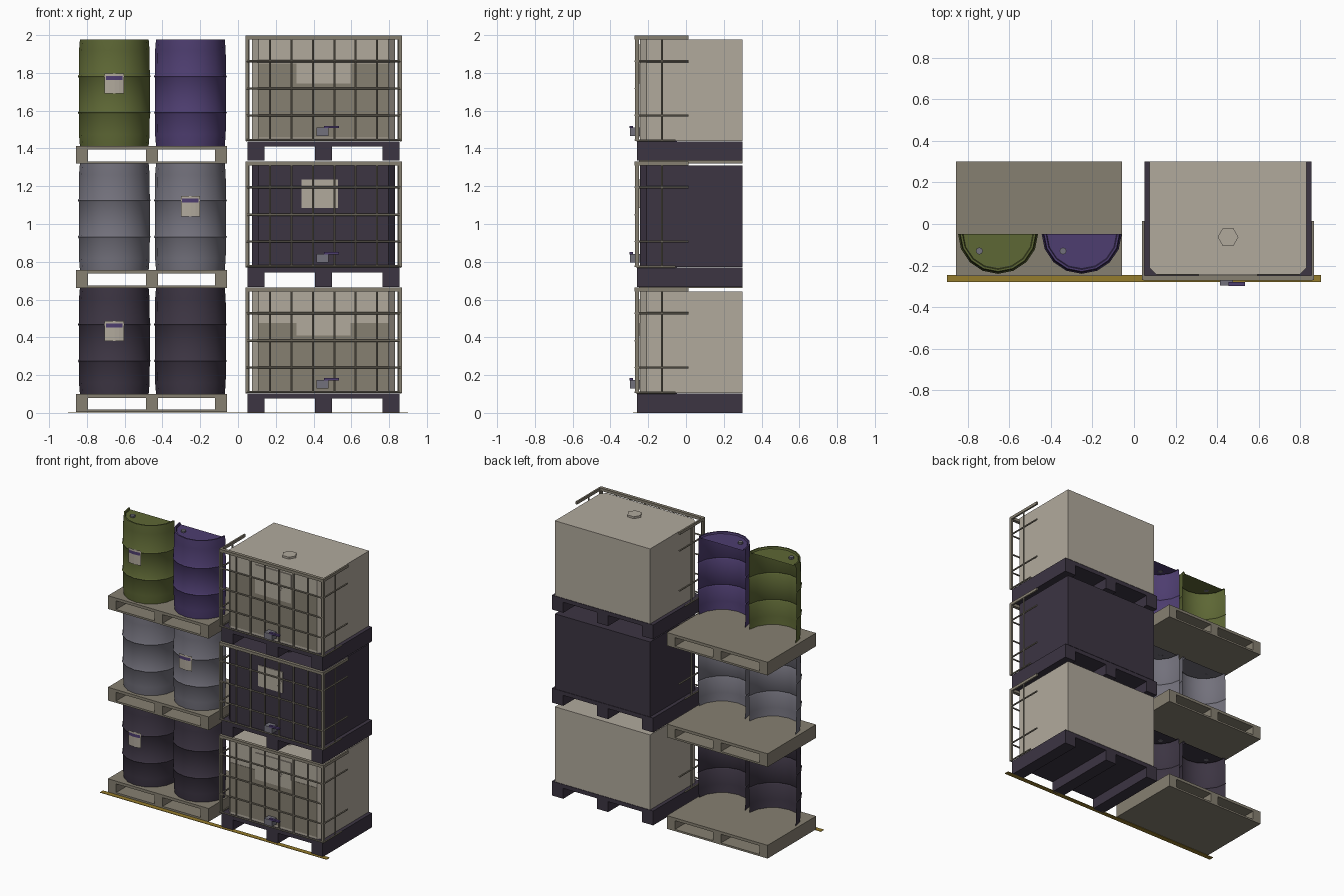
import bpy, bmesh, math
from mathutils import Vector

if "Cube" in bpy.data.objects:
    bpy.data.objects.remove(bpy.data.objects["Cube"], do_unlink=True)


def material(name, rgb):
    m = bpy.data.materials.new(name)
    m.use_nodes = True
    m.diffuse_color = (*rgb, 1)
    m.node_tree.nodes["Principled BSDF"].inputs["Base Color"].default_value = (*rgb, 1)
    return m


TAN = material("tan wood and metal", (.24, .215, .165))
BEIGE = material("beige plastic", (.44, .40, .335))
DARK = material("dark plum", (.045, .035, .055))
GREEN = material("olive green", (.11, .135, .035))
PURPLE = material("purple", (.075, .047, .16))
GREY = material("blue grey", (.17, .165, .20))
YELLOW = material("floor yellow", (.30, .20, .025))


def finish(name, bm, mat, smooth=False):
    mesh = bpy.data.meshes.new(name)
    bm.to_mesh(mesh)
    bm.free()
    mesh.materials.append(mat)
    ob = bpy.data.objects.new(name, mesh)
    bpy.context.collection.objects.link(ob)
    if smooth:
        bpy.ops.object.select_all(action='DESELECT')
        ob.select_set(True)
        bpy.context.view_layer.objects.active = ob
        bpy.ops.object.shade_smooth_by_angle(angle=math.radians(35))
    return ob


def add_box(bm, x0, x1, y0, y1, z0, z1):
    verts = bmesh.ops.create_cube(bm, size=1)["verts"]
    for v in verts:
        v.co = Vector(((x0 + x1) / 2 + v.co.x * (x1 - x0),
                       (y0 + y1) / 2 + v.co.y * (y1 - y0),
                       (z0 + z1) / 2 + v.co.z * (z1 - z0)))
    return verts


def boxes(name, mat, *extents):
    bm = bmesh.new()
    for e in extents:
        add_box(bm, *e)
    return finish(name, bm, mat)


def prism(name, mat, sides, r, depth, loc, turn=0.0, facing_front=False):
    bm = bmesh.new()
    bmesh.ops.create_cone(bm, cap_ends=True, segments=sides, radius1=r, radius2=r, depth=depth)
    ob = finish(name, bm, mat)
    ob.location = loc
    ob.rotation_euler = (math.pi / 2 if facing_front else 0, 0, turn)
    return ob


def tube(bm, a, b, r=.006, sides=6):
    a, b = Vector(a), Vector(b)
    d = b - a
    m = d.to_track_quat('Z', 'Y').to_matrix().to_4x4()
    m.translation = (a + b) / 2
    bmesh.ops.create_cone(bm, cap_ends=True, segments=sides, radius1=r, radius2=r,
                          depth=d.length, matrix=m)


# Floor line in front of the stacks
boxes("floor_line", YELLOW, (-.9, .9, -.28, -.245, 0, .003))

BACK, CUT = .30, -.047


# Wooden pallet with full length runners
def wood_pallet(z):
    x0, x1, y0 = -.858, -.058, -.25
    runners = [(x, x + .065, y0, BACK, z + .018, z + .08) for x in (x0, -.488, x1 - .065)]
    boxes("wood_pallet", TAN, (x0, x1, y0, BACK, z + .08, z + .1),
          (x0, x1, y0, BACK, z + .005, z + .018), *runners)


# Front half of a drum: open at the back, with a recessed lid
def drum(cx, z, mat):
    h = .563
    profile = [(0, h - .012), (.168, h - .012), (.172, h), (.182, h), (.187, h - .06)]
    for hoop in (.368, .175):
        profile += [(.188, hoop + .008), (.193, hoop), (.188, hoop - .008)]
    profile += [(.187, .06), (.182, 0)]
    bm = bmesh.new()
    vs = [bm.verts.new((r, 0, q)) for r, q in profile]
    es = [bm.edges.new(p) for p in zip(vs, vs[1:])]
    bmesh.ops.spin(bm, geom=vs + es, cent=(0, 0, 0), axis=(0, 0, 1), angle=-math.pi, steps=8)
    bmesh.ops.remove_doubles(bm, verts=bm.verts, dist=1e-4)
    bmesh.ops.recalc_face_normals(bm, faces=bm.faces)
    ob = finish("drum", bm, mat, smooth=True)
    ob.location = (cx, CUT, z)
    prism("drum_bung", GREY, 8, .017, .014, (cx - .09, -.13, z + h - .006))


# Curved sticker on a drum
def sticker(name, mat, cx, z0, z1, half, r):
    bm = bmesh.new()
    rows = []
    for i in range(5):
        a = half * (i / 2 - 1)
        p = (cx + r * math.sin(a), CUT - r * math.cos(a))
        rows.append([bm.verts.new((*p, q)) for q in (z0, z1)])
    for (a, b), (c, d) in zip(rows, rows[1:]):
        bm.faces.new((a, c, d, b))
    finish(name, bm, mat)


LEFT_DRUM, RIGHT_DRUM = -.655, -.252
levels = ((0, DARK, DARK, LEFT_DRUM, .38),
          (.657, GREY, GREY, RIGHT_DRUM, 1.04),
          (1.314, GREEN, PURPLE, LEFT_DRUM, 1.69))
for z, left_mat, right_mat, label_x, label_z in levels:
    wood_pallet(z)
    drum(LEFT_DRUM, z + .1, left_mat)
    drum(RIGHT_DRUM, z + .1, right_mat)
    sticker("drum_label", BEIGE, label_x, label_z, label_z + .107, .265, .195)
    sticker("drum_label_stripe", PURPLE, label_x, label_z + .073, label_z + .094, .22, .198)

MID, HALF = .453, .40


# Tank with chamfered front corners
def tank(z, mat):
    bm = bmesh.new()
    add_box(bm, MID - .378, MID + .378, -.243, BACK, z + .105, z + .643)
    corners = [e for e in bm.edges
               if all(v.co.y < 0 for v in e.verts)
               and abs(e.verts[0].co.z - e.verts[1].co.z) > .1]
    bmesh.ops.bevel(bm, geom=corners, offset=.033, segments=1, affect='EDGES')
    finish("tank", bm, mat)
    prism("tank_cap", mat, 6, .05, .018, (MID, -.063, z + .648), turn=math.pi / 6)


# Plastic pallet with three runners
def tank_pallet(z):
    runners = [(MID + c - .045, MID + c + .045, -.26, BACK, z, z + .075)
               for c in (-.357, 0, .357)]
    boxes("tank_pallet", DARK, (MID - .402, MID + .402, -.26, BACK, z + .075, z + .103), *runners)


# Tube cage across the front, wrapping part way round the sides
def cage(z):
    bm = bmesh.new()
    front, side, top = -.262, .408, z + .652
    for i in range(8):
        x = MID + (i - 3.5) * .1135
        tube(bm, (x, front, z + .105), (x, front, top))
    for q in (.11, .24, .382, .527):
        tube(bm, (MID - side, front - .005, z + q), (MID + side, front - .005, z + q))
    for s in (-side, side):
        x = MID + s
        for q in (.24, .527):
            tube(bm, (x, front, z + q), (x, .012, z + q))
        tube(bm, (x, front, z + .107), (x, -.055, z + .107))
        tube(bm, (x, -.127, z + .105), (x, -.127, top))
        add_box(bm, x - .006, x + .006, -.27, -.25, z + .105, top)
        add_box(bm, x - .006, x + .006, -.27, .014, z + .643, z + .663)
    add_box(bm, MID - side, MID + side, -.272, -.248, z + .643, z + .663)
    finish("cage", bm, TAN)


# Outlet valve with a lever
def valve(z):
    boxes("valve_body", GREY, (.415, .478, -.296, -.243, z + .13, z + .175))
    boxes("valve_lever", PURPLE, (.455, .535, -.298, -.28, z + .172, z + .184))


for z, mat, fill, label in ((0, BEIGE, .475, (.31, .595, .41, .6)),
                            (.667, DARK, None, (.335, .53, 1.085, 1.235)),
                            (1.335, BEIGE, 1.85, (.31, .595, 1.745, 1.95))):
    tank_pallet(z)
    tank(z, mat)
    cage(z)
    valve(z)
    if fill:
        boxes("fill_level", TAN, (.108, .798, -.246, -.242, z + .122, fill))
    x0, x1, z0, z1 = label
    boxes("tank_label", BEIGE, (x0, x1, -.25, -.244, z0, z1))
    prism("hazard_diamond", BEIGE, 4, .037, .004, (.49, -.251, z + .497), facing_front=True)
